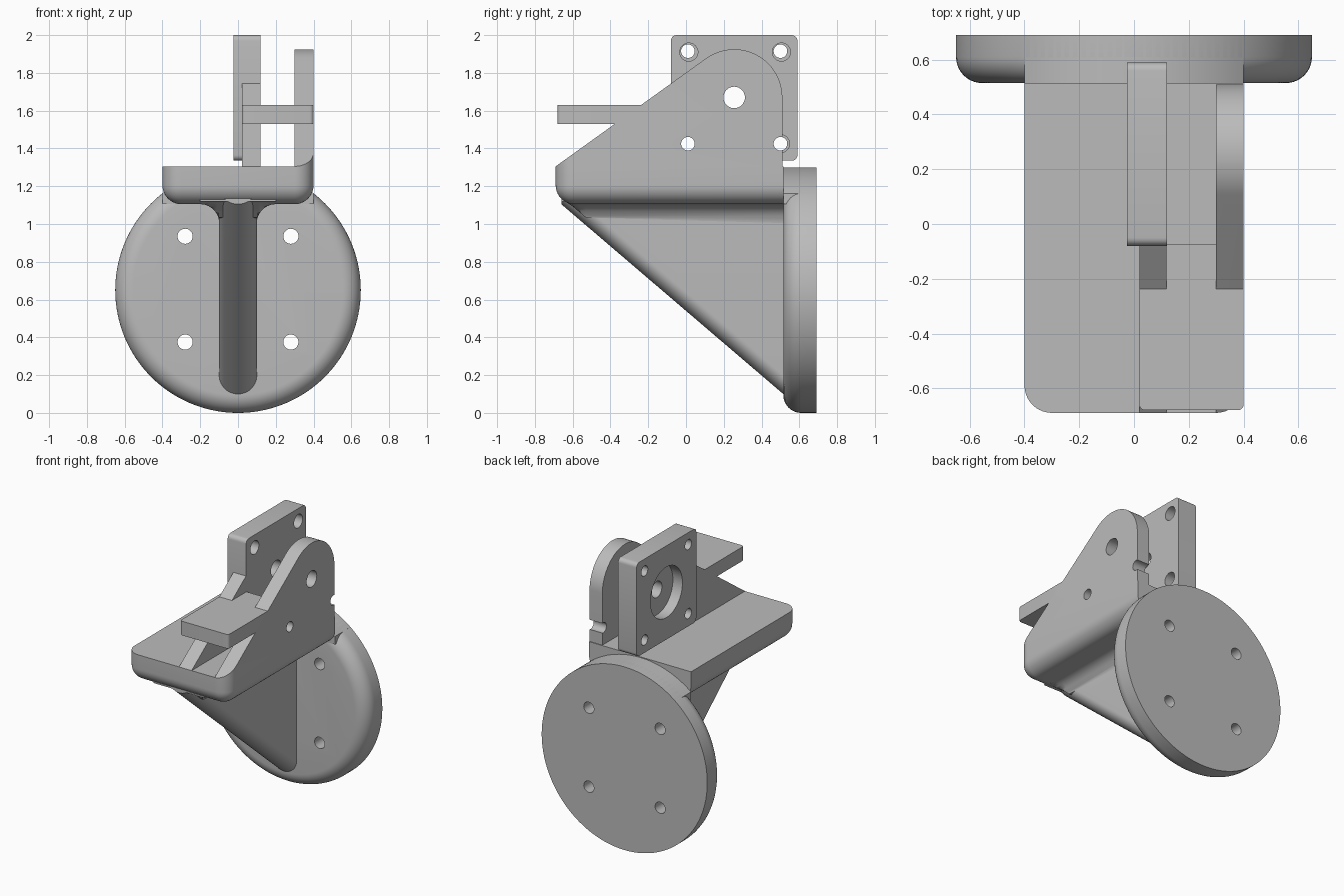
import bpy, bmesh
from math import sin, cos, pi, radians, atan2
from mathutils import Matrix

if "Cube" in bpy.data.objects:
    bpy.data.objects.remove(bpy.data.objects["Cube"], do_unlink=True)

grey = bpy.data.materials.new("plain grey")
grey.use_nodes = True
grey.diffuse_color = (0.5, 0.5, 0.5, 1)
grey.node_tree.nodes["Principled BSDF"].inputs["Base Color"].default_value = (0.5, 0.5, 0.5, 1)


def finish(name, bm):
    bmesh.ops.recalc_face_normals(bm, faces=bm.faces)
    mesh = bpy.data.meshes.new(name)
    bm.to_mesh(mesh)
    bm.free()
    mesh.materials.append(grey)
    obj = bpy.data.objects.new(name, mesh)
    bpy.context.collection.objects.link(obj)
    return obj


def arc(cx, cy, r, start, end, n=12):
    angles = [radians(start + (end - start) * i / n) for i in range(n + 1)]
    return [(cx + r * cos(a), cy + r * sin(a)) for a in angles]


def loft(name, rings):
    bm = bmesh.new()
    loops = [[bm.verts.new(p) for p in ring] for ring in rings]
    for a, b in zip(loops, loops[1:]):
        for i in range(len(a)):
            j = (i + 1) % len(a)
            bm.faces.new((a[i], a[j], b[j], b[i]))
    bm.faces.new(loops[0])
    bm.faces.new(loops[-1])
    return finish(name, bm)


def side_prism(name, outline, x0, x1):
    return loft(name, [[(x, y, z) for y, z in outline] for x in (x0, x1)])


def box(name, lo, hi, radius=0, rule=None, segments=10):
    bm = bmesh.new()
    bmesh.ops.create_cube(bm, size=1)
    for v in bm.verts:
        v.co = [(a + b) / 2 + c * (b - a) for a, b, c in zip(lo, hi, v.co)]
    if rule:
        edges = [e for e in bm.edges if rule(*[v.co for v in e.verts])]
        bmesh.ops.bevel(bm, geom=edges, offset=radius, segments=segments,
                        profile=0.5, affect='EDGES')
    return finish(name, bm)


def cylinder(name, centre, r, depth, axis, segments=32, bevel=0):
    bm = bmesh.new()
    bmesh.ops.create_cone(bm, cap_ends=True, segments=segments,
                          radius1=r, radius2=r, depth=depth)
    if bevel:
        rim = [e for e in bm.edges if all(v.co.z > 0 for v in e.verts)]
        bmesh.ops.bevel(bm, geom=rim, offset=bevel, segments=10,
                        profile=0.5, affect='EDGES')
    turn = Matrix.Rotation(pi / 2, 4, axis)
    bmesh.ops.transform(bm, matrix=Matrix.Translation(centre) @ turn, verts=bm.verts)
    return finish(name, bm)


def cut(obj, cutter, operation='DIFFERENCE'):
    mod = obj.modifiers.new("cut", 'BOOLEAN')
    mod.operation, mod.object, mod.solver = operation, cutter, 'EXACT'
    bpy.context.view_layer.objects.active = obj
    bpy.ops.object.modifier_apply(modifier=mod.name)


def bore(objs, y, z, r, x0, x1):
    tool = cylinder("bore", ((x0 + x1) / 2, y, z), r, x1 - x0, 'Y')
    for obj in objs:
        cut(obj, tool)
    bpy.data.objects.remove(tool, do_unlink=True)


BACK, FRONT, DECK, UNDER, FACE = 0.69, -0.69, 1.305, 1.105, 0.515

# Round mounting flange with softened front rim and four bolt holes
flange = cylinder("mounting_flange", (0, (FACE + BACK) / 2, 0.65), 0.65,
                  BACK - FACE, 'X', 128, 0.095)
for x in (-0.28, 0.28):
    for z in (0.375, 0.935):
        tool = cylinder("bolt_bore", (x, 0.6, z), 0.04, 0.5, 'X')
        cut(flange, tool)
        bpy.data.objects.remove(tool, do_unlink=True)

# Square-edged top of the flange behind the shelf
span = 38
cap = [(-0.4, UNDER), (0.4, UNDER)] + arc(0, 0.65, 0.65, 90 - span, 90 + span, 26)
flange_cap = loft("flange_cap", [[(x, y, z) for x, z in cap] for y in (FACE, BACK)])


# Shelf with rounded underside and front corners
def shelf_edge(a, b):
    in_back = a.y > 0 and b.y > 0
    in_top = a.z > 1.2 and b.z > 1.2
    along_back = a.y > 0 or b.y > 0
    return not in_back and not in_top and (not along_back or a.z < 1.2)


shelf = box("shelf", (-0.4, FRONT, UNDER), (0.4, FACE, DECK), 0.1, shelf_edge)


# Sloping rib with full-round lower edge
def slope_z(y):
    return 0.1 + (FACE - y) * 0.855


ring_ys = (FACE, -0.53, -0.56, -0.6, -0.64, -0.66)
rib = loft("support_rib", [
    [(x, y, min(z + slope_z(y), 1.15)) for x, z in arc(0, 0.1, 0.1, 180, 360, 24)]
    + [(0.1, y, 1.2), (-0.1, y, 1.2)] for y in ring_ys])

# Concave blend between rib and shelf
flare = [(0.2, 1.13)] + arc(0.2, 1.005, 0.1, 90, 180)
flare += [(-x, z) for x, z in reversed(flare)]
blend = loft("rib_blend", [[(x, y, max(z, min(slope_z(y) + 0.04, 1.12))) for x, z in flare]
                           for y in ring_ys])

# Twin upright cheeks sharing one profile
pivot_y, pivot_z = 0.255, 1.67
lean = 90 + 35.8
profile = [(FRONT, DECK - 0.01), (FACE - 0.005, DECK - 0.01)]
profile += arc(pivot_y, pivot_z, 0.255, 0, lean, 32) + [(FRONT, DECK)]
outer_cheek = side_prism("outer_cheek", profile, 0.3, 0.4)
inner_cheek = side_prism("inner_cheek", profile, 0.02, 0.119)
corner = box("corner_tool", (-0.4, FRONT, 1), (0.4, 1, 2.2), 0.1,
             lambda a, b: a.y < 0 and b.y < 0 and abs(a.z - b.z) > 0.5)
cut(outer_cheek, corner, 'INTERSECT')
bpy.data.objects.remove(corner, do_unlink=True)

# Square motor plate with rounded corners
motor_plate = box("motor_plate", (-0.025, -0.08, 1.335), (0.12, 0.59, 2.0), 0.03,
                  lambda a, b: abs(a.x - b.x) > 0.05, 5)

# Shaft bore, round recess and screw holes
plates = [motor_plate, inner_cheek]
bore(plates + [outer_cheek], pivot_y, pivot_z, 0.057, -0.2, 0.6)
bore(plates, pivot_y, pivot_z, 0.18, -0.2, 0.05)
for y in (0.01, 0.5):
    bore(plates + [outer_cheek], y, 1.425, 0.036, -0.2, 0.6)
    bore(plates, y, 1.915, 0.036, -0.2, 0.6)
    bore(plates, y + 0.005, 1.91, 0.048, 0.05, 0.2)
bore(plates, 0.5, 1.425, 0.048, 0.05, 0.2)

# Forward finger plate bridging the cheeks
finger = box("finger_plate", (0.02, -0.68, 1.53), (0.4, -0.075, 1.63), 0.02,
             lambda a, b: a.y < -0.5 and b.y < -0.5 and abs(a.z - b.z) > 0.05, 5)

# Smooth curved faces, keeping the machined edges crisp
parts = [flange, flange_cap, shelf, rib, blend, outer_cheek, inner_cheek,
         motor_plate, finger]
bpy.ops.object.select_all(action='DESELECT')
for part in parts:
    part.select_set(True)
bpy.context.view_layer.objects.active = flange
bpy.ops.object.shade_smooth_by_angle(angle=radians(30))
